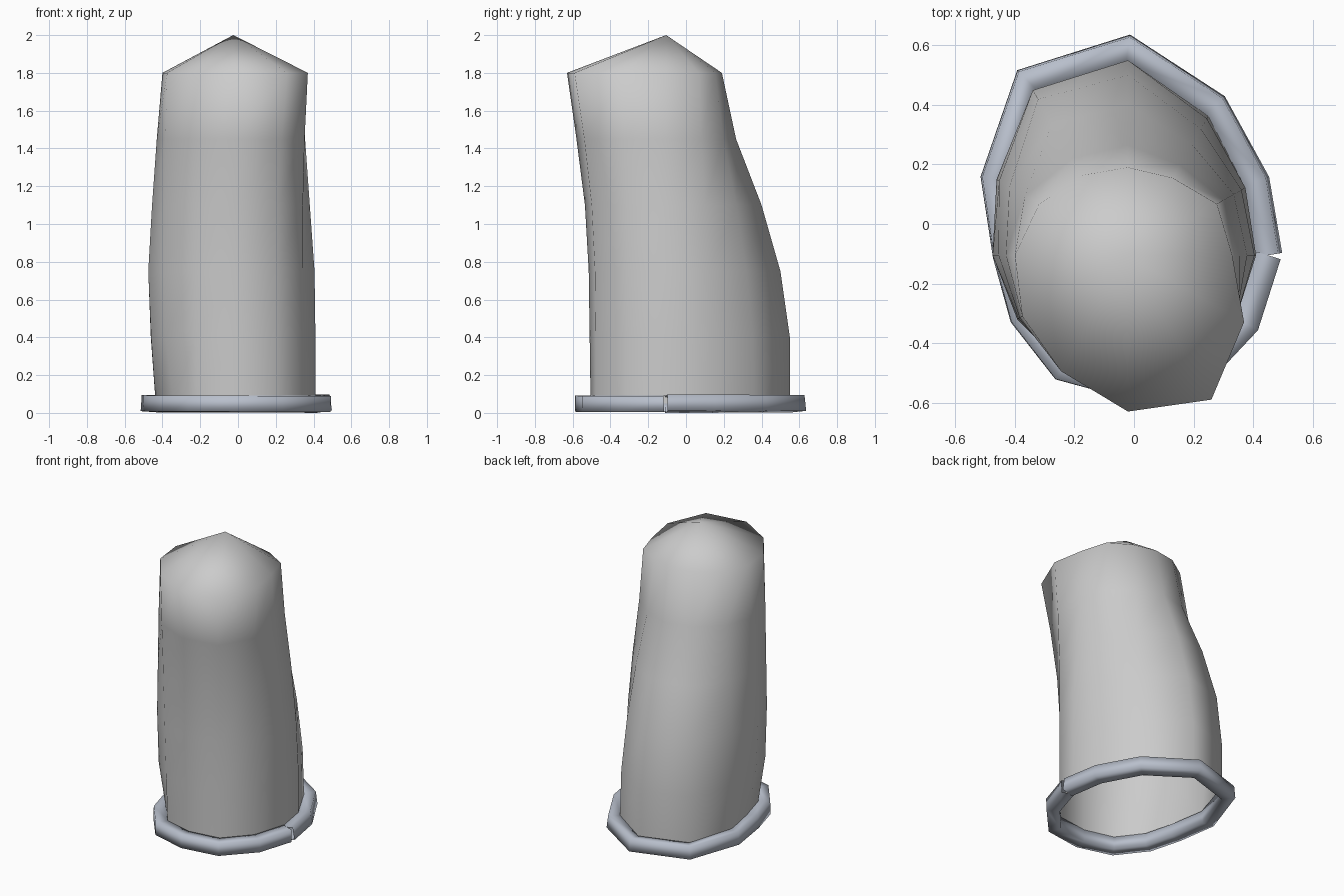
import bpy, bmesh, math
from mathutils import Vector

if "Cube" in bpy.data.objects:
    bpy.data.objects.remove(bpy.data.objects["Cube"])

CX, CY = -0.02, -0.105          # axis of the sleeve
LEVELS = [0.05, 0.4, 0.75, 1.1, 1.45, 1.8]

# Radius along each spoke (every 30 degrees from +x), from bottom to top
SPOKES = [
    (.43, .43, .425, .40, .375, .35),
    (.455, .455, .44, .41, .37, .345),
    (.54, .53, .49, .43, .35, .30),
    (.655, .655, .605, .505, .37, .295),
    (.64, .64, .605, .51, .375, .31),
    (.48, .51, .50, .46, .40, .345),
    (.37, .44, .455, .435, .41, .38),
    (.37, .42, .43, .425, .42, .41),
    (.40, .41, .42, .43, .44, .45),
    (.40, .405, .41, .43, .475, .525),
    (.43, .43, .435, .455, .50, .56),
    (.42, .42, .42, .42, .43, .45),
]
N = len(SPOKES)


def polar(i, r, z):
    a = math.tau * i / N
    return Vector((CX + r * math.cos(a), CY + r * math.sin(a), z))


def bridge(bm, rings, closed=True):
    for lo, hi in zip(rings, rings[1:]):
        n = len(lo)
        for i in range(n):
            j = (i + 1) % n
            bm.faces.new((lo[i], lo[j], hi[j], hi[i]))


def finish(bm, name, color=None):
    bmesh.ops.recalc_face_normals(bm, faces=bm.faces)
    for f in bm.faces:
        f.smooth = True
    me = bpy.data.meshes.new(name)
    bm.to_mesh(me)
    bm.free()
    ob = bpy.data.objects.new(name, me)
    bpy.context.collection.objects.link(ob)
    if color:
        mat = bpy.data.materials.new(name)
        mat.diffuse_color = color
        mat.use_nodes = True
        mat.node_tree.nodes["Principled BSDF"].inputs["Base Color"].default_value = mat.diffuse_color
        me.materials.append(mat)
    return ob


# Sleeve: open at the bottom, closed by a pointed cap
bm = bmesh.new()
rings = [[bm.verts.new(polar(i, SPOKES[i][k], z)) for i in range(N)]
         for k, z in enumerate(LEVELS)]
bridge(bm, rings)
tip = bm.verts.new((CX - 0.005, CY, 2.0))
for i in range(N):
    bm.faces.new((rings[-1][i], rings[-1][(i + 1) % N], tip))
finish(bm, "sleeve")

# Rim: square tube round the opening, its ends meeting at a small gap
path = [polar(i, SPOKES[i % N][0] + 0.04, 0.053) for i in range(N + 1)]
bm = bmesh.new()
rings = []
for i, p in enumerate(path):
    before = (p - path[i - 1]).normalized() if i > 0 else Vector()
    after = (path[i + 1] - p).normalized() if i < N else Vector()
    tangent = (before + after).normalized()
    out = tangent.cross(Vector((0, 0, 1)))
    twist = math.radians(9 - 12 * i / N)
    ring = []
    for k in range(4):
        a = math.radians(45 + 90 * k) + twist
        ring.append(bm.verts.new(p + out * 0.06 * math.cos(a)
                                 + Vector((0, 0, 0.06 * math.sin(a)))))
    rings.append(ring)
bridge(bm, rings)
low = min(v.co.z for v in bm.verts)
for v in bm.verts:
    v.co.z -= low
finish(bm, "rim", (0.48, 0.52, 0.6, 1))
